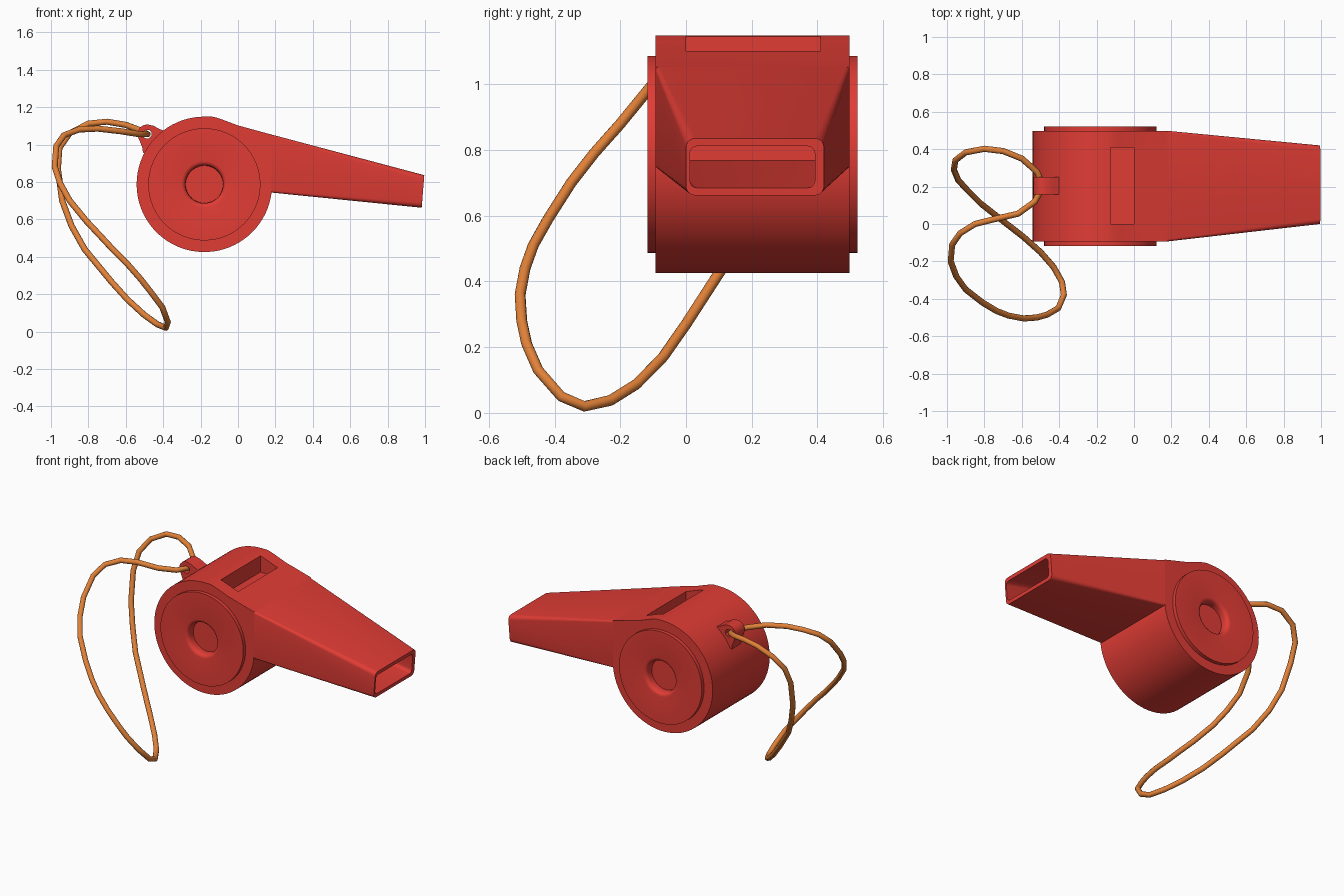
import bpy, bmesh
from math import sin, cos, pi, radians
from mathutils import Vector

if "Cube" in bpy.data.objects:
    bpy.data.objects.remove(bpy.data.objects["Cube"])

CX, CZ, R = -0.18, 0.787, 0.362      # barrel axis and radius
Y0, Y1 = -0.093, 0.498               # barrel sides
YM = (Y0 + Y1) / 2


def material(name, col):
    m = bpy.data.materials.new(name)
    m.diffuse_color = (*col, 1)
    m.use_nodes = True
    m.node_tree.nodes["Principled BSDF"].inputs["Base Color"].default_value = m.diffuse_color
    return m


RED = material("red_plastic", (0.75, 0.045, 0.035))
ORANGE = material("orange_cord", (0.75, 0.22, 0.04))


def finish(name, bm, mat=RED, angle=32):
    bmesh.ops.remove_doubles(bm, verts=bm.verts, dist=1e-5)
    bmesh.ops.recalc_face_normals(bm, faces=bm.faces)
    me = bpy.data.meshes.new(name)
    bm.to_mesh(me)
    bm.free()
    ob = bpy.data.objects.new(name, me)
    bpy.context.collection.objects.link(ob)
    me.materials.append(mat)
    activate(ob)
    bpy.ops.object.shade_smooth_by_angle(angle=radians(angle))
    return ob


def activate(ob):
    bpy.ops.object.select_all(action='DESELECT')
    ob.select_set(True)
    bpy.context.view_layer.objects.active = ob


def loft(bm, rings, close=False):
    """Bridge equal-length rings of points; close joins last ring to first."""
    vs = [[bm.verts.new(p) for p in r] for r in rings]
    n = len(vs[0])
    for a, b in zip(vs, vs[1:] + (vs[:1] if close else [])):
        for i in range(n):
            j = (i + 1) % n
            bm.faces.new((a[i], a[j], b[j], b[i]))
    return vs


def extrude_y(profile, y0, y1):
    bm = bmesh.new()
    vs = loft(bm, [[(x, y, z) for x, z in profile] for y in (y0, y1)])
    bm.faces.new(vs[0])
    bm.faces.new(vs[1])
    return bm


def circle(cx, cz, r, n=64):
    return [(cx + r * cos(2 * pi * i / n), cz + r * sin(2 * pi * i / n)) for i in range(n)]


def cut(ob, profile, y0, y1):
    cutter = finish("cutter", extrude_y(profile, y0, y1))
    mod = ob.modifiers.new("cut", 'BOOLEAN')
    mod.operation, mod.solver, mod.object = 'DIFFERENCE', 'EXACT', cutter
    activate(ob)
    bpy.ops.object.modifier_apply(modifier="cut")
    bpy.data.objects.remove(cutter)


# Barrel: round chamber with the flat top running into the mouthpiece
arc = [radians(-7 - 263 * i / 56) for i in range(57)]
profile = [(CX + R * cos(a), CZ + R * sin(a)) for a in arc]
profile += [(-0.14, 1.149), (-0.115, 1.144), (-0.08, 1.132), (0, 1.102), (0.18, 1.053)]
barrel = finish("barrel", extrude_y(profile, Y0, Y1))
cut(barrel, [(-0.125, 1.04), (0.0, 1.04), (0.0, 1.3), (-0.125, 1.3)], 0, 0.41)   # air slot
for a, b in ((Y0 - 0.1, Y0 + 0.05), (Y1 - 0.05, Y1 + 0.1)):                     # cap recesses
    cut(barrel, circle(CX, CZ, 0.28), a, b)
activate(barrel)
bpy.ops.object.shade_smooth_by_angle(angle=radians(32))


# Mouthpiece: tapered rounded-rectangle tube with a blind channel
def rounded(xb, xt, y0, y1, z0, z1, r, n=5):
    pts = []
    corners = ((y1 - r, z1 - r, 0), (y0 + r, z1 - r, 90), (y0 + r, z0 + r, 180), (y1 - r, z0 + r, 270))
    for cy, cz, start in corners:
        for i in range(n + 1):
            a = radians(start + 90 * i / n)
            y, z = cy + r * cos(a), cz + r * sin(a)
            pts.append((xb + (xt - xb) * (z - z0) / (z1 - z0), y, z))
    return pts


bm = bmesh.new()
rings = loft(bm, [
    rounded(0.18, 0.18, Y0, Y1, 0.743, 1.053, 0.012),
    rounded(0.982, 0.996, 0.0, 0.42, 0.662, 0.836, 0.028),
    rounded(0.984, 0.994, 0.012, 0.392, 0.685, 0.812, 0.022),
    rounded(0.19, 0.19, -0.06, 0.465, 0.768, 1.02, 0.022)])
bm.faces.new(rings[-1])
finish("mouthpiece", bm)

# Side caps: raised discs with a soft round dimple
lathe = [(0.30, 0.0), (0.30, -0.024), (0.125, -0.024), (0.115, -0.022), (0.107, -0.016),
         (0.102, -0.006), (0.10, 0.008), (0.10, 0.03), (0.0, 0.03)]
for name, y, s in (("front_cap", Y0, 1), ("back_cap", Y1, -1)):
    bm = bmesh.new()
    loft(bm, [[(x, y + s * d, z) for x, z in circle(CX, CZ, max(r, 1e-4))] for r, d in lathe])
    finish(name, bm)

# Cord lug: teardrop plate with an eyelet
ex, ez = -0.485, 1.055
outer = [(-0.40, 1.075), (-0.425, 1.085), (-0.45, 1.10)]
outer += [(ex + 0.052 * cos(radians(a)), ez + 0.052 * sin(radians(a))) for a in range(65, 211, 16)]
outer += [(-0.522, 1.01), (-0.512, 0.985), (-0.508, 0.955), (-0.45, 0.98), (-0.41, 1.03)]
hole = []
for x, z in outer:
    d = Vector((x - ex, z - ez)).normalized() * 0.024
    hole.append((ex + d.x, ez + d.y))
bm = bmesh.new()
loft(bm, [[(x, y, z) for x, z in p] for p, y in
          ((outer, 0.158), (outer, 0.252), (hole, 0.252), (hole, 0.158))], close=True)
finish("cord_lug", bm)

# Cord: closed loop through the eyelet
path = [(-.483, .205, 1.055), (-.52, .28, 1.075), (-.60, .35, 1.105), (-.70, .39, 1.122),
        (-.80, .402, 1.112), (-.90, .383, 1.06), (-.955, .34, .98), (-.963, .29, .87),
        (-.94, .235, .70), (-.89, .18, .565), (-.82, .11, .44), (-.68, 0, .27),
        (-.59, -.07, .17), (-.50, -.15, .088), (-.43, -.23, .038), (-.385, -.31, .02),
        (-.375, -.38, .05), (-.405, -.45, .13), (-.465, -.485, .21), (-.52, -.5, .28),
        (-.59, -.505, .36), (-.67, -.49, .44), (-.735, -.465, .51), (-.81, -.42, .59),
        (-.90, -.35, .70), (-.95, -.28, .79), (-.98, -.2, .88), (-.972, -.11, .99),
        (-.93, -.05, 1.05), (-.85, 0, 1.08), (-.75, .025, 1.085), (-.62, .055, 1.07),
        (-.53, .12, 1.055)]
cu = bpy.data.curves.new("cord", 'CURVE')
cu.dimensions = '3D'
cu.bevel_depth, cu.bevel_resolution = 0.0165, 3
sp = cu.splines.new('POLY')
sp.points.add(len(path) - 1)
for p, co in zip(sp.points, path):
    p.co = (*co, 1)
sp.use_cyclic_u = True
cord = bpy.data.objects.new("cord", cu)
bpy.context.collection.objects.link(cord)
cu.materials.append(ORANGE)
activate(cord)
bpy.ops.object.convert(target='MESH')
bpy.ops.object.shade_smooth_by_angle(angle=radians(50))
